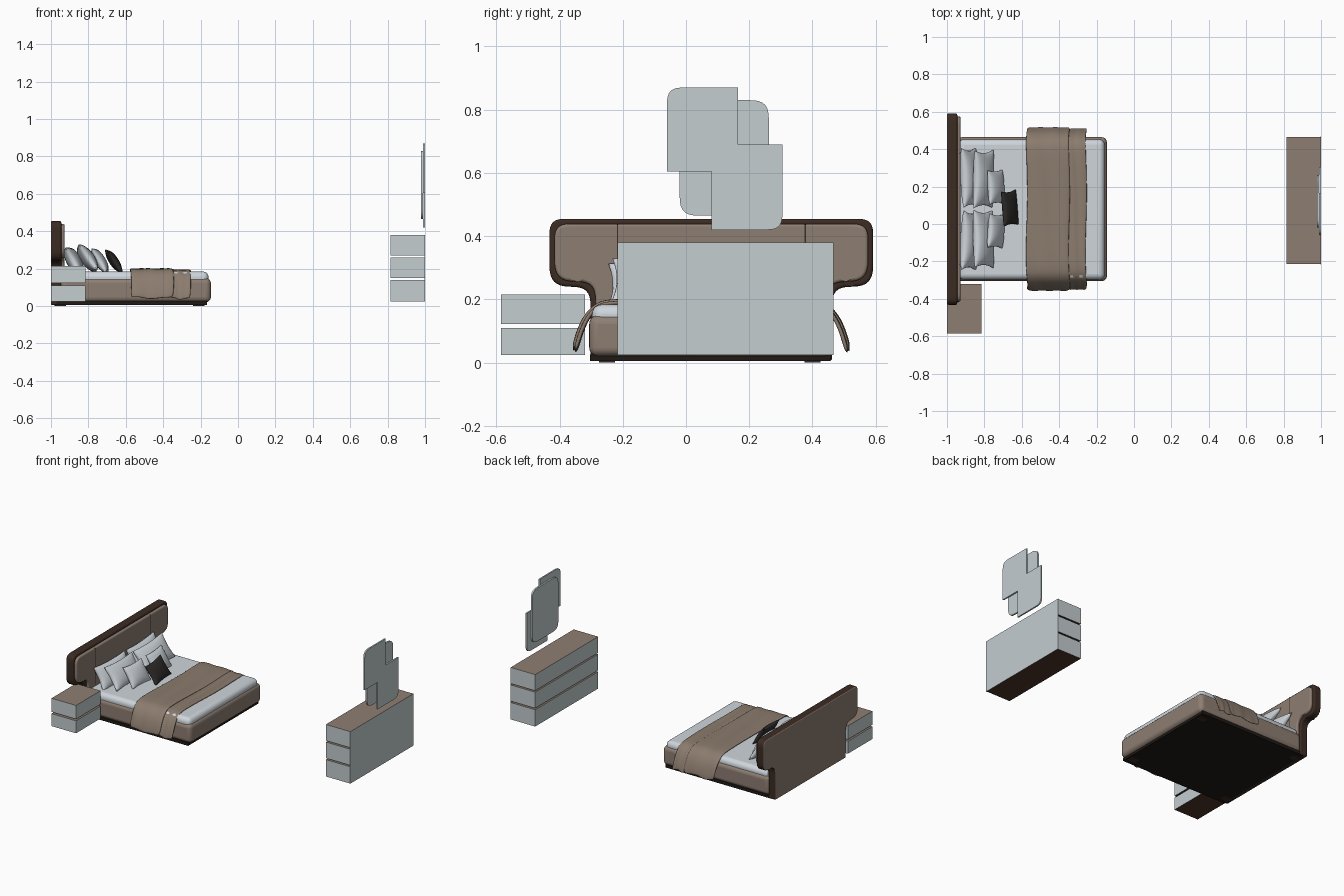
import bpy, bmesh, math
from mathutils import Vector, Matrix

if "Cube" in bpy.data.objects:
    bpy.data.objects.remove(bpy.data.objects["Cube"])


def material(name, *rgb):
    m = bpy.data.materials.new(name)
    m.use_nodes = True
    m.diffuse_color = (*rgb, 1)
    m.node_tree.nodes["Principled BSDF"].inputs["Base Color"].default_value = (*rgb, 1)
    return m


PANEL = material("pale grey panel", .55, .61, .63)
LINEN = material("white linen", .62, .67, .71)
TAUPE = material("taupe fabric", .27, .21, .17)
BLANKET = material("blanket taupe", .26, .20, .155)
FRAME = material("dark brown frame", .045, .025, .017)
BROWN = material("brown underside", .08, .037, .022)
BLACK = material("black fabric", .026, .024, .023)
BASE = material("dark base", .014, .010, .007)
MID = .08  # centre line of the bed


def finish(name, bm, mats, rule=None, bevel=0, segs=4, smooth=True):
    bmesh.ops.recalc_face_normals(bm, faces=bm.faces)
    if rule:
        for f in bm.faces:
            f.material_index = rule(f.normal)
    me = bpy.data.meshes.new(name)
    bm.to_mesh(me)
    bm.free()
    for m in mats:
        me.materials.append(m)
    ob = bpy.data.objects.new(name, me)
    bpy.context.collection.objects.link(ob)
    if bevel:
        b = ob.modifiers.new("bevel", 'BEVEL')
        b.width, b.segments, b.limit_method = bevel, segs, 'ANGLE'
    if smooth:
        bpy.ops.object.select_all(action='DESELECT')
        ob.select_set(True)
        bpy.context.view_layer.objects.active = ob
        bpy.ops.object.shade_smooth_by_angle(angle=math.radians(40))
    return ob


def box(name, x, y, z, mats, rule=None, bevel=0, segs=4):
    bm = bmesh.new()
    bmesh.ops.create_cube(bm, size=1)
    for v in bm.verts:
        for i, (a, b) in enumerate((x, y, z)):
            v.co[i] = b if v.co[i] > 0 else a
    return finish(name, bm, mats, rule, bevel, segs, bevel > 0)


def rounded(corners, steps=8):
    """Outline from (y, z, radius) corners, each eased by a short curve."""
    out, n = [], len(corners)
    for i, (y, z, r) in enumerate(corners):
        p = Vector((y, z))
        if not r:
            out.append(p)
            continue
        a, b = (p + (Vector(corners[j % n][:2]) - p).normalized() * r for j in (i - 1, i + 1))
        for k in range(steps + 1):
            t = k / steps
            w = (1 - t) * t * 1.25
            out.append((a * (1 - t) ** 2 + b * t * t + p * 2 * w) / ((1 - t) ** 2 + t * t + 2 * w))
    return out


def prism(name, corners, x0, x1, mats, rule=None, bevel=0):
    bm = bmesh.new()
    face = bm.faces.new([bm.verts.new((x0, *p)) for p in rounded(corners)])
    ext = bmesh.ops.extrude_face_region(bm, geom=[face])
    moved = [v for v in ext["geom"] if isinstance(v, bmesh.types.BMVert)]
    bmesh.ops.translate(bm, vec=(x1 - x0, 0, 0), verts=moved)
    if face.is_valid is False or not any(f.calc_center_median().x <= x0 + 1e-6 for f in bm.faces):
        bm.faces.new([v for v in bm.verts if v not in moved])
    return finish(name, bm, mats, rule, bevel)


# Drawer furniture: pale sides, taupe tops, brown undersides
def furniture_face(n):
    return 1 if n.z > .5 else 2 if n.z < -.5 else 0


def drawers(name, x, y, levels):
    for i, z in enumerate(levels):
        box(f"{name}_drawer_{i + 1}", x, y, z, [PANEL, TAUPE, BROWN], furniture_face)


drawers("nightstand", (-1, -.815), (-.585, -.32), [(.025, .11), (.122, .215)])
drawers("dresser", (.815, .996), (-.215, .465), [(.025, .14), (.15, .26), (.27, .38)])
box("dresser_back", (.996, 1), (-.217, .467), (.025, .38), [PANEL, TAUPE, BROWN], furniture_face)

# Wall mirror: stepped rear plate and rounded front plate
prism("mirror_rear_plate", [(-.06, .605, 0), (.08, .605, 0), (.08, .42, 0), (.305, .42, .05),
                            (.305, .69, 0), (.165, .69, 0), (.165, .87, 0), (-.06, .87, .05)],
      .99, 1, [PANEL])
prism("mirror_front_plate", [(-.02, .465, .06), (.262, .465, .06), (.262, .83, .06), (-.02, .83, .06)],
      .979, .99, [PANEL])


# Headboard: wide rounded wings on a narrower stem
def headboard(inset, foot):
    half, neck, top, low = .512 - inset, .382 - inset, .455 - inset, .24 + inset
    side = [(neck, foot, 0), (neck, low, .06), (half, low, .07), (half, top, .05)]
    return ([(MID + y, z, r) for y, z, r in side] +
            [(MID - y, z, r) for y, z, r in reversed(side)])


prism("headboard_frame", headboard(0, .005), -1, -.945, [FRAME, TAUPE],
      lambda n: 1 if n.x < -.9 else 0, .014)
prism("headboard_pad", headboard(.016, .03), -.96, -.928, [TAUPE], None, .01)
for side in (-1, 1):
    y = MID + side * .297
    box("headboard_seam", (-.95, -.9265), (y - .002, y + .002), (.19, .437), [FRAME])

# Bed base, body and mattress
box("bed_plinth", (-.97, -.165), (-.303, .457), (.005, .026), [BASE])
for x in (-.95, -.21):
    for y in (-.25, .40):
        box("bed_foot", (x - .03, x + .03), (y - .025, y + .025), (0, .008), [FRAME])
box("bed_body", (-.95, -.145), (-.306, .464), (.02, .15), [TAUPE], None, .028, 5)
box("mattress", (-.94, -.157), (-.297, .452), (.1, .184), [LINEN], None, .03, 5)


# Draped blanket made of two folded widths
def blanket(name, x0, x1, lift, hem):
    half = [(.425 + lift, hem), (.412 + lift, .09), (.393 + lift, .14), (.36, .182),
            (.31, .189), (.2, .189), (.1, .188)]
    path = [(-y, z) for y, z in half] + [(0, .188)] + [(y, z) for y, z in reversed(half)]
    bm = bmesh.new()
    rows, cols = [], 9
    for j in range(cols):
        t = j / (cols - 1)
        row = []
        for i, (y, z) in enumerate(path):
            hang = max(0, (.16 - z) / .13)
            ripple = math.sin(t * 9 + (y > 0) * 2)
            y += math.copysign(.007 * hang * ripple, y)
            z += lift + .002 * math.sin(t * 13 + i * .5) + .006 * hang * ripple
            row.append(bm.verts.new((x0 + (x1 - x0) * t + .004 * math.sin(i), MID + y, z)))
        rows.append(row)
    for a, b in zip(rows, rows[1:]):
        for i in range(len(path) - 1):
            bm.faces.new((a[i], a[i + 1], b[i + 1], b[i]))
    ob = finish(name, bm, [BLANKET])
    s = ob.modifiers.new("thickness", 'SOLIDIFY')
    s.thickness, s.offset = .012, 0
    d = ob.modifiers.new("soft", 'SUBSURF')
    d.levels = d.render_levels = 2


blanket("blanket_wide", -.575, -.345, .006, .034)
blanket("blanket_fold", -.36, -.255, 0, .036)


# Pillows: plump squares with pinched edges, leaning toward the headboard
def pillow(name, loc, width, height, thick, lean, mat, turn=0, roll=0):
    bm = bmesh.new()
    n = 16
    for side in (-1, 1):
        grid = []
        for i in range(n + 1):
            row = []
            for j in range(n + 1):
                u, v = (math.sin((k / n - .5) * math.pi) for k in (i, j))
                puff = ((1 - u * u) * (1 - v * v)) ** .42
                crease = 1 + .06 * math.sin(u * 7 + v * 4 + loc[0] * 40) * abs(u * v)
                row.append(bm.verts.new((side * puff * thick / 2 * crease,
                                         u * width / 2 * (1 - .1 * (1 - v * v)),
                                         v * height / 2 * (1 - .1 * (1 - u * u)))))
            grid.append(row)
        for i in range(n):
            for j in range(n):
                bm.faces.new((grid[i][j], grid[i + 1][j], grid[i + 1][j + 1], grid[i][j + 1]))
    bmesh.ops.remove_doubles(bm, verts=bm.verts, dist=1e-5)
    spin = Matrix.Rotation(turn, 4, 'Z') @ Matrix.Rotation(-lean, 4, 'Y') @ Matrix.Rotation(roll, 4, 'X')
    bm.transform(Matrix.Translation(loc) @ spin)
    finish(name, bm, [mat])


for s, label in ((-1, "right"), (1, "left")):
    pillow(f"back_pillow_{label}", (-.878, MID + s * .168, .243), .32, .16, .08, .5, LINEN, s * .04)
    pillow(f"middle_pillow_{label}", (-.805, MID + s * .16, .255), .31, .17, .075, .62, LINEN, -s * .05, s * .05)
    pillow(f"small_pillow_{label}", (-.738, MID + s * .117, .243), .185, .15, .06, .55, LINEN, s * .06)
pillow("accent_cushion", (-.664, MID + .005, .24), .19, .14, .05, .58, BLACK, .05, .05)
